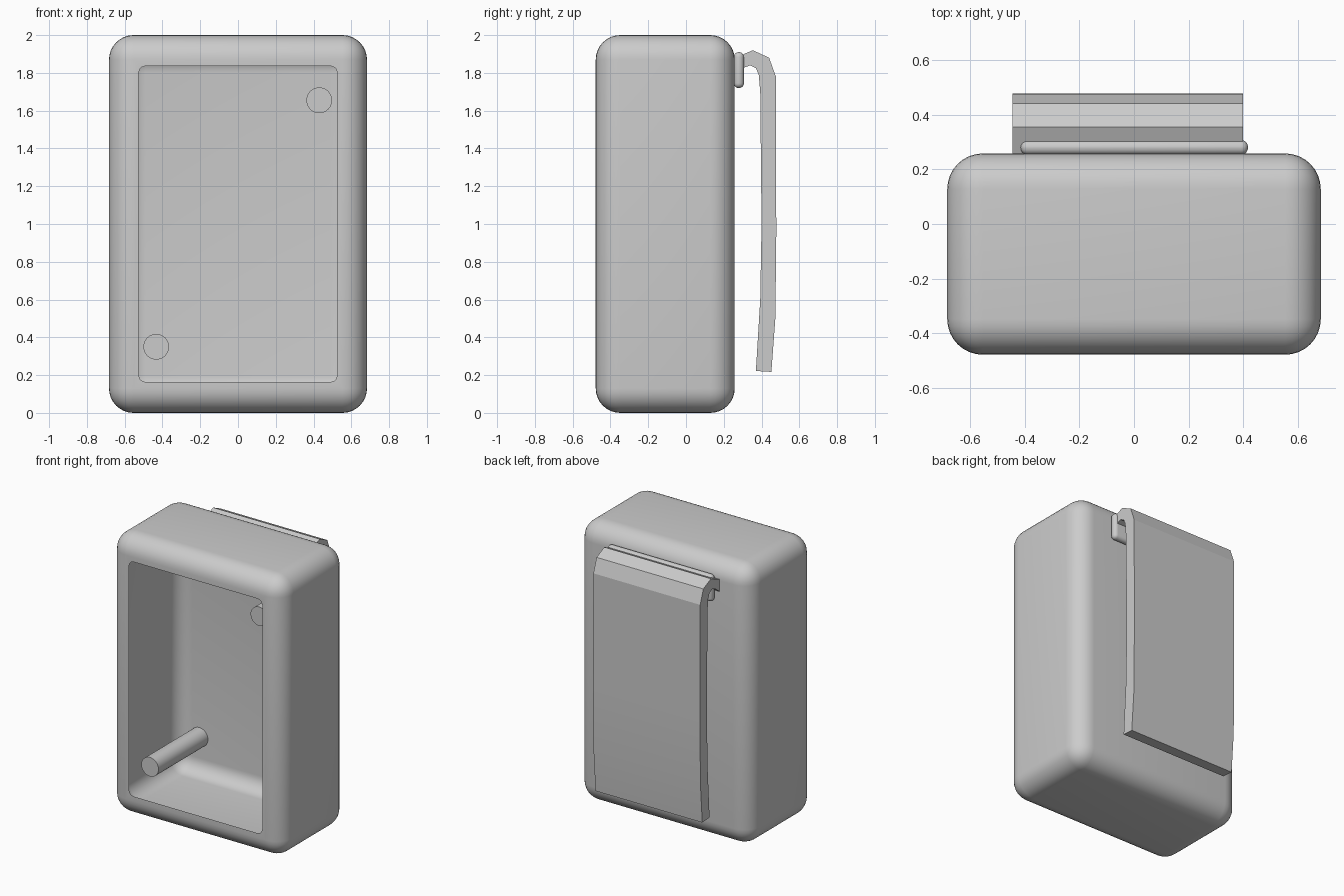
import bpy, bmesh, math
from mathutils import Matrix, Vector

cube = bpy.data.objects.get("Cube")
if cube:
    bpy.data.objects.remove(cube, do_unlink=True)

grey = bpy.data.materials.new("plain grey")
grey.use_nodes = True
grey.diffuse_color = (0.6, 0.6, 0.6, 1)
grey.node_tree.nodes["Principled BSDF"].inputs["Base Color"].default_value = (0.6, 0.6, 0.6, 1)


def shade(obj, angle=35):
    bpy.ops.object.select_all(action='DESELECT')
    obj.select_set(True)
    bpy.context.view_layer.objects.active = obj
    bpy.ops.object.shade_smooth_by_angle(angle=math.radians(angle))


def finish(name, bm, angle=35):
    bmesh.ops.recalc_face_normals(bm, faces=bm.faces)
    mesh = bpy.data.meshes.new(name)
    bm.to_mesh(mesh)
    bm.free()
    mesh.materials.append(grey)
    obj = bpy.data.objects.new(name, mesh)
    bpy.context.collection.objects.link(obj)
    shade(obj, angle)
    return obj


def rounded_box(name, lo, hi, radius, segments=8):
    lo, hi = Vector(lo), Vector(hi)
    bm = bmesh.new()
    bmesh.ops.create_cube(bm, size=1)
    bmesh.ops.scale(bm, vec=hi - lo, verts=bm.verts)
    bmesh.ops.translate(bm, vec=(lo + hi) / 2, verts=bm.verts)
    bmesh.ops.bevel(bm, geom=bm.edges[:], offset=radius, segments=segments,
                    profile=0.5, affect='EDGES', clamp_overlap=True)
    return finish(name, bm)


# Hollow case: the rounded cavity just breaks through the front face,
# which leaves a thin-edged opening narrower than the space behind it
case = rounded_box("case", (-0.683, -0.478, 0), (0.683, 0.258, 2), 0.13)
cavity = rounded_box("cavity_cutter", (-0.595, -0.485, 0.095), (0.595, 0.183, 1.905), 0.105)
cavity.hide_render = True
mod = case.modifiers.new("hollow", 'BOOLEAN')
mod.operation = 'DIFFERENCE'
mod.solver = 'EXACT'
mod.object = cavity
bpy.context.view_layer.update()
hollow = bpy.data.meshes.new_from_object(
    case.evaluated_get(bpy.context.evaluated_depsgraph_get()))
case.modifiers.clear()
case.data = hollow
bpy.data.objects.remove(cavity, do_unlink=True)
shade(case)

# Two round posts standing on the inside of the back wall
for name, x, z in (("lower_post", -0.433, 0.35), ("upper_post", 0.43, 1.655)):
    bm = bmesh.new()
    bmesh.ops.create_cone(bm, cap_ends=True, segments=32, radius1=0.068, radius2=0.068,
                          depth=0.57, matrix=Matrix.Translation((x, -0.09, z))
                          @ Matrix.Rotation(math.pi / 2, 4, 'X'))
    finish(name, bm)

# Rounded mounting bar on the back
rounded_box("mounting_bar", (-0.415, 0.253, 1.72), (0.417, 0.307, 1.91), 0.026, segments=5)

# Belt clip: bent strip profile (y, z) extruded across the width
profile = [(0.255, 1.878), (0.354, 1.92), (0.44, 1.88), (0.476, 1.78),
           (0.478, 0.95), (0.473, 0.5), (0.452, 0.217), (0.37, 0.222), (0.393, 0.6),
           (0.4, 1.0), (0.393, 1.7), (0.385, 1.79), (0.37, 1.825), (0.34, 1.84),
           (0.30, 1.825), (0.255, 1.79)]
bm = bmesh.new()
side = bm.faces.new([bm.verts.new((-0.445, y, z)) for y, z in profile])
extruded = bmesh.ops.extrude_face_region(bm, geom=[side], use_keep_orig=True)["geom"]
bmesh.ops.translate(bm, vec=(0.843, 0, 0),
                    verts=[g for g in extruded if isinstance(g, bmesh.types.BMVert)])
finish("belt_clip", bm, angle=12)
